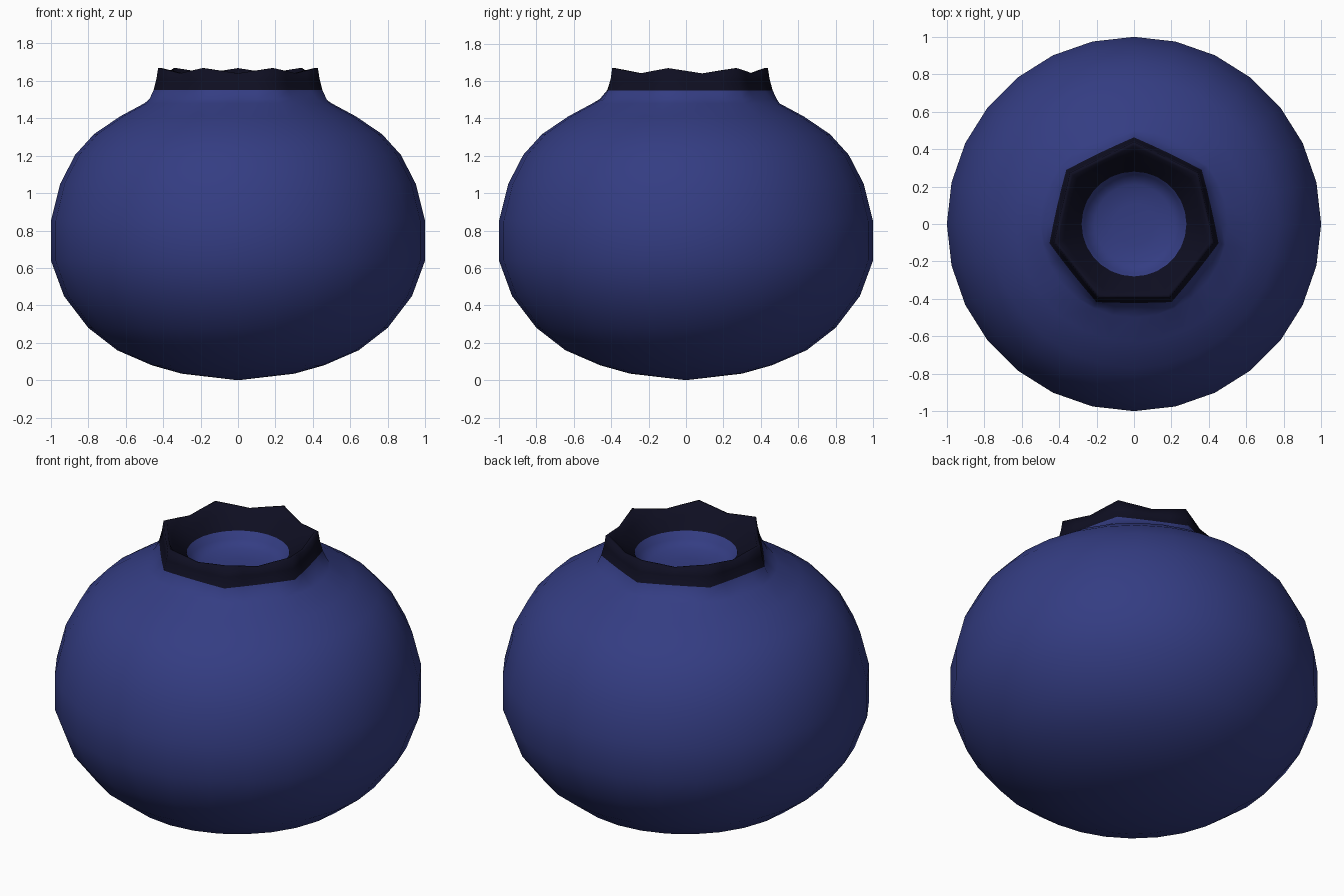
import bpy, bmesh, math

if "Cube" in bpy.data.objects:
    bpy.data.objects.remove(bpy.data.objects["Cube"])

SEG = 28          # sides around the berry
POINTS = 7        # corners of the crown (every 4th side)


def material(name, rgb):
    m = bpy.data.materials.new(name)
    m.diffuse_color = (*rgb, 1)
    m.use_nodes = True
    m.node_tree.nodes["Principled BSDF"].inputs["Base Color"].default_value = m.diffuse_color
    return m


blue = material("berry blue", (0.034, 0.046, 0.225))
dark = material("crown dark navy", (0.0045, 0.0045, 0.0155))

# Profile rings: radius, height, heptagon amount, rim wave depth, dark band above
rings = [
    (0.30, 0.035, 0, 0), (0.46, 0.08, 0, 0), (0.645, 0.16, 0, 0),
    (0.80, 0.28, 0, 0), (0.93, 0.45, 0, 0), (1.0, 0.64, 0, 0),
    (1.0, 0.85, 0, 0), (0.95, 1.05, 0, 0), (0.87, 1.205, 0, 0),
    (0.77, 1.315, 0, 0), (0.63, 1.41, 0, 0), (0.50, 1.48, 0, 0),
    (0.485, 1.503, 0.5, 0), (0.463, 1.55, 0.9, 0),
    (0.447, 1.61, 1, 0.01), (0.438, 1.668, 1, 0.028),
    (0.418, 1.668, 1, 0.028), (0.385, 1.61, 0.7, 0.01),
    (0.28, 1.555, 0, 0), (0.265, 1.51, 0, 0), (0.21, 1.48, 0, 0),
    (0.11, 1.468, 0, 0),
]
DARK_FROM, DARK_TO = 13, 18   # crown lies between these rings

bm = bmesh.new()
loops = []
for r, z, hept, wave in rings:
    loop = []
    for i in range(SEG):
        a = math.pi / 2 + 2 * math.pi * i / SEG
        # angle from the nearest crown edge middle, straight heptagon edges
        off = (i % 4 - 2) * 2 * math.pi / SEG
        flat = math.cos(math.pi / POINTS) / math.cos(off)
        rr = r * (1 + hept * (flat - 1))
        zz = z - wave * (1 - abs(i % 4 - 2) / 2)
        loop.append(bm.verts.new((rr * math.cos(a), rr * math.sin(a), zz)))
    loops.append(loop)

# Skin between rings, crown faces dark
for k in range(len(loops) - 1):
    for i in range(SEG):
        j = (i + 1) % SEG
        f = bm.faces.new((loops[k][i], loops[k][j], loops[k + 1][j], loops[k + 1][i]))
        f.material_index = 1 if DARK_FROM <= k < DARK_TO else 0

# Close bottom and hollow floor with fans
bottom = bm.verts.new((0, 0, 0))
floor = bm.verts.new((0, 0, 1.465))
for i in range(SEG):
    j = (i + 1) % SEG
    bm.faces.new((bottom, loops[0][j], loops[0][i]))
    bm.faces.new((floor, loops[-1][i], loops[-1][j]))

for f in bm.faces:
    f.smooth = True
bmesh.ops.recalc_face_normals(bm, faces=bm.faces)
mesh = bpy.data.meshes.new("berry")
bm.to_mesh(mesh)
bm.free()
mesh.materials.append(blue)
mesh.materials.append(dark)
berry = bpy.data.objects.new("berry", mesh)
bpy.context.collection.objects.link(berry)
